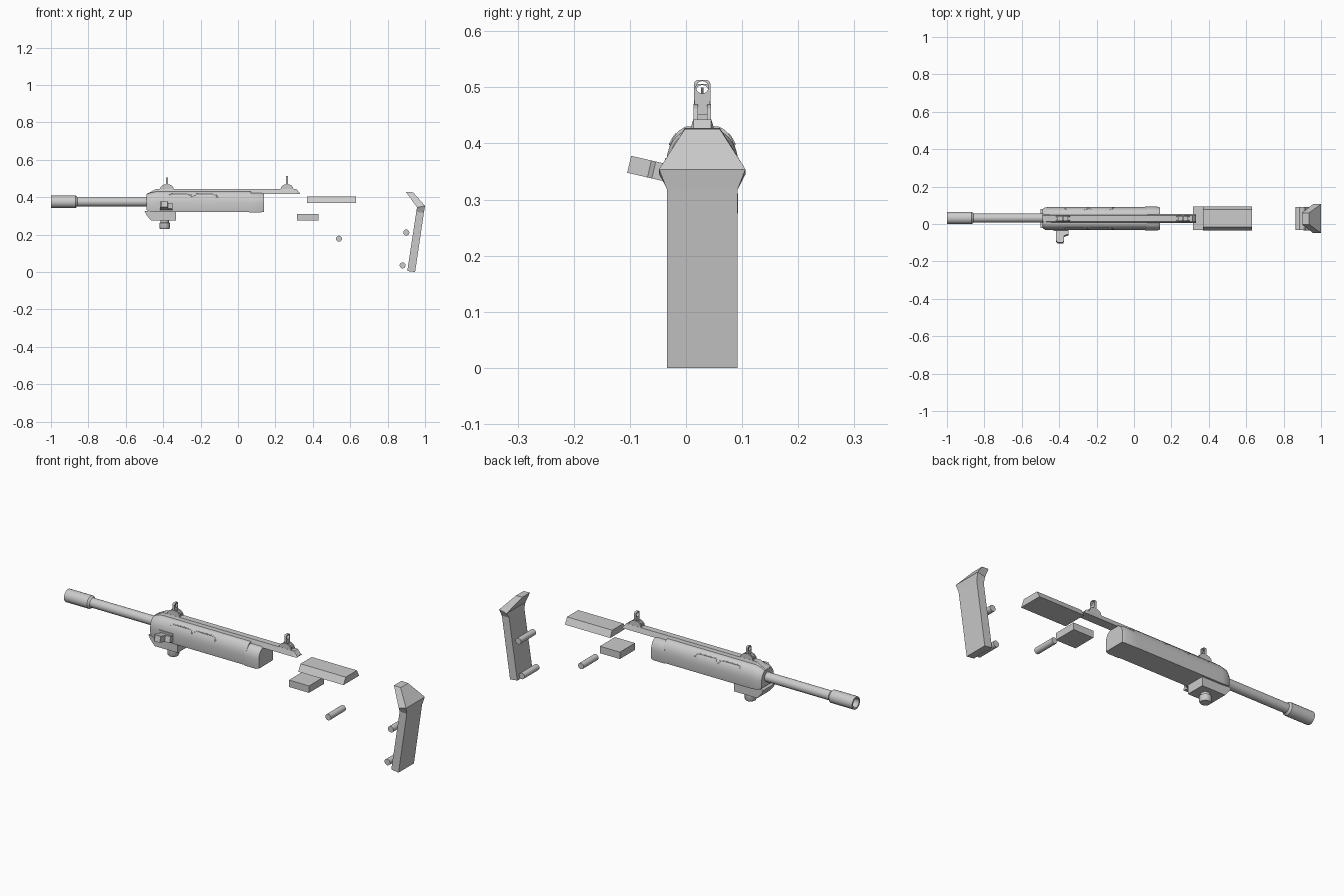
import bpy, bmesh, math
from mathutils import Matrix, Vector

if "Cube" in bpy.data.objects:
    bpy.data.objects.remove(bpy.data.objects["Cube"])

C = 0.029  # centre plane in y


def finish(name, bm, smooth=False):
    bmesh.ops.recalc_face_normals(bm, faces=bm.faces)
    me = bpy.data.meshes.new(name)
    bm.to_mesh(me)
    bm.free()
    ob = bpy.data.objects.new(name, me)
    bpy.context.collection.objects.link(ob)
    if smooth:
        bpy.ops.object.select_all(action='DESELECT')
        ob.select_set(True)
        bpy.context.view_layer.objects.active = ob
        bpy.ops.object.shade_smooth_by_angle(angle=math.radians(35))
    return ob


def loft(name, rings, smooth=False, closed=False):
    bm = bmesh.new()
    vs = [[bm.verts.new(p) for p in r] for r in rings]
    n = len(vs[0])
    pairs = list(zip(vs, vs[1:])) + ([(vs[-1], vs[0])] if closed else [])
    for a, b in pairs:
        for i in range(n):
            j = (i + 1) % n
            bm.faces.new((a[i], a[j], b[j], b[i]))
    if not closed:
        bm.faces.new(vs[0])
        bm.faces.new(vs[-1])
    return finish(name, bm, smooth)


def prism_y(name, pts, y0, y1, smooth=False):
    return loft(name, [[(x, y, z) for x, z in pts] for y in (y0, y1)], smooth)


def box(name, x0, x1, y0, y1, z0, z1):
    return prism_y(name, [(x0, z0), (x1, z0), (x1, z1), (x0, z1)], y0, y1)


def lathe(name, centre, axis, prof, n=20, closed=False):
    # prof: (distance along axis, radius)
    q = Vector((0, 0, 1)).rotation_difference(Vector(axis))
    rings = []
    for d, r in prof:
        rings.append([Vector(centre) + q @ Vector((r * math.cos(2 * math.pi * i / n),
                      r * math.sin(2 * math.pi * i / n), d)) for i in range(n)])
    return loft(name, rings, True, closed)


# Barrel and hollow muzzle sleeve
lathe("barrel", (0, C + .003, .375), (1, 0, 0), [(-.95, .024), (-.46, .024)])
lathe("muzzle_sleeve", (0, C + .003, .375), (1, 0, 0),
      [(-1, .024), (-1, .033), (-.868, .033), (-.858, .025), (-.9, .02)], 20, True)


# Main housing with rounded shoulders
def section(x, z0, ztop, hw):
    half = [(hw * .97, z0), (hw, z0 + .008), (hw, .368)]
    for i in range(1, 7):
        a = math.pi / 2 * i / 6 * .85
        half.append((hw * (.32 + .68 * math.cos(a)), .368 + (ztop - .368) * math.sin(a) / math.sin(math.pi / 2 * .85)))
    return [(x, C + y, z) for y, z in half] + [(x, C - y, z) for y, z in reversed(half)]


loft("housing", [section(-.49, .332, .413, .05), section(-.475, .324, .422, .06),
                 section(-.44, .321, .43, .062), section(.07, .321, .43, .062)], True)
loft("housing_end_cap", [section(.06, .319, .422, .0635), section(.125, .319, .422, .0635),
                         section(.14, .322, .418, .058)], True)

# Top strip, overhanging at the rear
bm_pts = [(-.49, .415, .415), (-.44, .417, .442), (.312, .417, .442), (.332, .417, .419)]
loft("top_strip", [[(x, C - .024, a), (x, C + .024, a), (x, C + .016, b + .001), (x, C - .016, b + .001)]
                   for x, a, b in bm_pts])

# Raised ribs on both shoulders
for s in (-1, 1):
    for k, x in enumerate((-.37, -.235)):
        nm = f"shoulder_rib_{k}_{'left' if s > 0 else 'right'}"
        cu = bpy.data.curves.new(nm, 'CURVE')
        cu.dimensions = '3D'
        cu.bevel_depth = .004
        cu.bevel_resolution = 1
        sp = cu.splines.new('POLY')
        path = [(x, .052, .405), (x + .008, .045, .415), (x + .1, .045, .415),
                (x + .118, .049, .41), (x + .125, .056, .397)]
        sp.points.add(len(path) - 1)
        for p, (a, b, c) in zip(sp.points, path):
            p.co = (a, C + s * b, c, 1)
        bpy.context.collection.objects.link(bpy.data.objects.new(nm, cu))

# Lower front mount and its stud
prism_y("lower_mount", [(-.5, .325), (-.49, .305), (-.465, .275), (-.332, .275), (-.332, .325)],
        C - .05, C + .05)
lathe("mount_stud", (-.392, C, 0), (0, 0, 1),
      [(.23, .024), (.236, .028), (.262, .028), (.264, .022), (.28, .022)])

# Side handle, tilted upward, with hooked outline
rings = []
tilt = Matrix.Rotation(math.radians(-13), 3, 'X')
origin = Vector((0, -.03, .347))
for h in (-.016, .015):
    rings.append([origin + tilt @ Vector((x, y, h)) for x, y in
                  [(-.418, .02), (-.35, .02), (-.35, -.028), (-.374, -.036), (-.376, -.073),
                   (-.408, -.073), (-.418, -.062)]])
loft("side_handle", rings)
box("handle_slide", -.43, -.35, C - .066, C - .04, .338, .374)


# Aperture plates with round hole
def aperture(name, x, t, zc, r=.011, R=.0145, n=32):
    prof = []
    for i in range(n):
        a = 2 * math.pi * i / n
        c, s = math.cos(a), math.sin(a)
        k = 1.0 if s >= 0 else min(1 / max(abs(c), 1e-6), .032 / R / max(abs(s), 1e-6))
        if s > 0:
            k = min(1 / max(abs(c), 1e-6), .013 / R / max(s, 1e-6), 1.12)
        if i in (n // 2, 0):
            k = 1
        prof.append((c, s, k * R))
    return loft(name, [[(xx, C + c * (rr if out else r), zc + s * (rr if out else r)) for c, s, rr in prof]
                       for xx, out in ((x - t, 0), (x - t, 1), (x + t, 1), (x + t, 0))], False, True)


for nm, x, zc, w in (("front", -.38, .493, .04), ("rear", .262, .5, .038)):
    dome = [(x - w, .438)] + [(x - w * .9 * math.cos(math.pi * i / 8),
            .444 + .026 * math.sin(math.pi * i / 8)) for i in range(9)] + [(x + w, .438)]
    for s in (-1, 1):
        prism_y(f"{nm}_sight_cheek_{'a' if s < 0 else 'b'}", dome, C + s * .008, C + s * .0155)
    box(f"{nm}_sight_base", x - w * .7, x + w * .7, C - .009, C + .009, .438, .452)
    box(f"{nm}_sight_stem", x - .006, x + .006, C - .0125, C + .0125, .44, zc - .02)
    aperture(f"{nm}_sight_aperture", x, .006, zc)
lathe("front_sight_post", (-.38, C, 0), (0, 0, 1), [(.47, .002), (.5, .002)], 8)

# Loose stock blocks
loft("upper_block", [[(x, C - .063, .37), (x, C + .065, .37), (x, C + .048, .404), (x, C - .044, .404)]
                     for x in (.37, .63)])
box("lower_block", .315, .43, C - .06, C + .064, .275, .311)

# Cross pins
for i, (x, z) in enumerate([(.54, .178), (.9, .211), (.88, .035)]):
    lathe(f"cross_pin_{i}", (x, C, z), (0, 1, 0), [(-.06, .016), (.063, .016)], 16)

# Butt plate: (front x, front z, back x, back z, half width)
butt = [(.905, .005, .947, 0, .063), (.953, .32, .994, .318, .063),
        (.957, .345, 1, .354, .077), (.898, .428, .936, .426, .031)]
loft("butt_plate", [[(xf, C - h, zf), (xb, C - h, zb), (xb, C + h, zb), (xf, C + h, zf)]
                    for xf, zf, xb, zb, h in butt])
